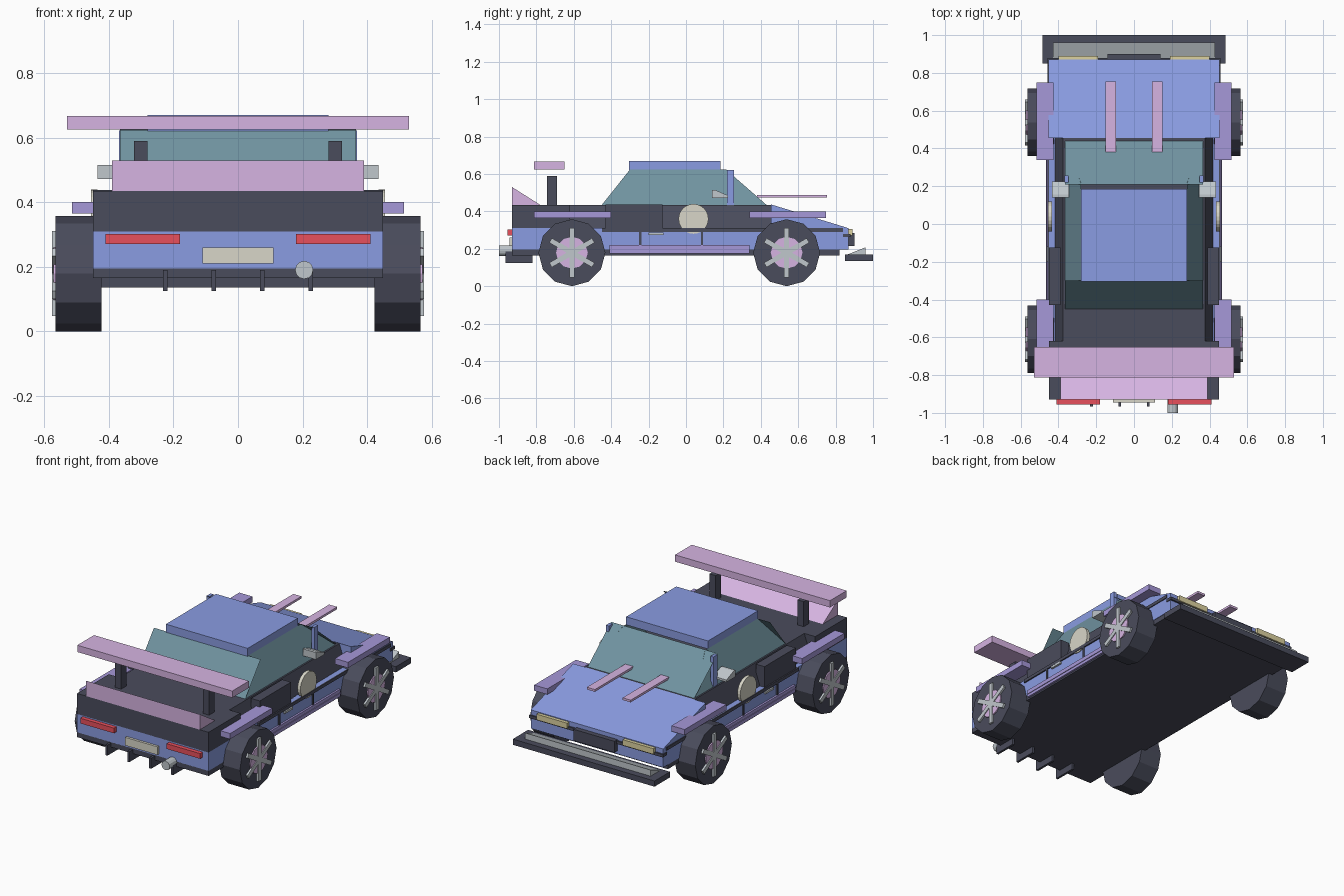
import bpy, math
from mathutils import Matrix

if "Cube" in bpy.data.objects:
    bpy.data.objects.remove(bpy.data.objects["Cube"])


def mat(name, hexcol):
    m = bpy.data.materials.new(name)
    rgb = [int(hexcol[i:i + 2], 16) / 255 for i in (0, 2, 4)]
    m.diffuse_color = [((c + 0.055) / 1.055) ** 2.4 if c > 0.04 else c / 12.92 for c in rgb] + [1]
    m.use_nodes = True
    m.node_tree.nodes["Principled BSDF"].inputs["Base Color"].default_value = m.diffuse_color
    return m


BLUE = mat("blue", "8a9ce2")
DARK = mat("dark", "4a4c5c")
PINK = mat("pink", "d6b4e2")
PURPLE = mat("purple", "a698d8")
GLASS = mat("glass", "7093a0")
STEEL = mat("steel", "c0c7cc")
CREAM = mat("cream", "d8d6c8")
RED = mat("red", "e8505c")
YELLOW = mat("yellow", "dcd2a0")


def mesh(name, verts, faces, m):
    me = bpy.data.meshes.new(name)
    me.from_pydata(verts, [], faces)
    me.materials.append(m)
    o = bpy.data.objects.new(name, me)
    bpy.context.collection.objects.link(o)
    return o


def prism(name, x0, x1, prof, m, axis="x"):
    """Extrude a counter-clockwise (y, z) outline along x, or an (x, z) outline along y."""
    n = len(prof)
    place = (lambda s, p: (s, p[0], p[1])) if axis == "x" else (lambda s, p: (p[0], s, p[1]))
    v = [place(x0, p) for p in prof] + [place(x1, p) for p in prof]
    f = [tuple(range(n))[::-1], tuple(range(n, 2 * n))]
    f += [(i, (i + 1) % n, n + (i + 1) % n, n + i) for i in range(n)]
    if axis == "y":
        f = [q[::-1] for q in f]
    return mesh(name, v, f, m)


def box(name, x, y, z, m):
    return prism(name, x[0], x[1], [(y[0], z[0]), (y[1], z[0]), (y[1], z[1]), (y[0], z[1])], m)


def pair(name, x, y, z, m):
    for s, side in ((1, "right"), (-1, "left")):
        box(f"{name}_{side}", sorted((s * x[0], s * x[1])), y, z, m)


def disc(name, x0, x1, cy, cz, r, n, m):
    """Cylinder along x."""
    pts = [(cy + r * math.sin(-2 * math.pi * i / n), cz + r * math.cos(2 * math.pi * i / n)) for i in range(n)]
    return prism(name, min(x0, x1), max(x0, x1), pts, m)


# Body
box("lower_body", (-.45, .45), (-.93, .46), (.195, .31), BLUE)
prism("nose_and_hood", -.453, .453, [(.455, .195), (.87, .195), (.87, .31), (.455, .437)], BLUE)
box("floor_plate", (-.45, .45), (-.93, .82), (.165, .196), DARK)
box("rear_deck", (-.45, .45), (-.93, -.62), (.308, .435), DARK)
prism("cabin_shoulder", -.62, .455, [(-.42, .305), (.42, .305), (.375, .435), (-.375, .435)], DARK, "y")
pair("body_trim", (.40, .458), (-.45, .84), (.29, .31), DARK)
pair("side_intake", (.39, .45), (-.43, -.125), (.30, .438), DARK)
pair("side_skirt", (.44, .462), (-.41, .34), (.175, .22), PURPLE)
pair("skirt_stripe", (.45, .466), (-.41, .34), (.192, .2), PURPLE)
for i, y in enumerate((-.245, .085)):
    pair(f"door_seam_{i}", (.445, .457), (y - .006, y + .006), (.22, .295), DARK)
pair("door_handle", (.445, .462), (-.2, -.12), (.273, .286), STEEL)
for s, side in ((1, "right"), (-1, "left")):
    disc(f"door_roundel_{side}", s * .435, s * .455, .04, .36, .08, 24, CREAM)

# Cabin: screens keep full width, side windows lean in to the roof
w = .365
mesh("windscreen", [(-w, .44, .435), (-w, .21, .625), (w, .21, .625), (w, .44, .435)], [(0, 3, 2, 1)], GLASS)
mesh("rear_window", [(-w, -.45, .435), (w, -.45, .435), (w, -.3, .623), (-w, -.3, .623)], [(0, 1, 2, 3)], GLASS)
for s, side in ((1, "right"), (-1, "left")):
    v = [(s * w, -.45, .435), (s * w, .43, .435), (s * .28, .215, .623), (s * .28, -.3, .623)]
    mesh(f"side_window_{side}", v, [(0, 1, 2, 3)[::s]], GLASS)
    prism(f"mirror_{side}", *sorted((s * .345, s * .435)),
          [(.14, .472), (.225, .472), (.225, .485), (.155, .515), (.14, .515)], STEEL)
box("roof", (-.28, .28), (-.305, .185), (.62, .67), BLUE)
pair("windscreen_pillar", (.348, .368), (.22, .257), (.435, .622), BLUE)

# Front end
box("splitter", (-.485, .485), (.85, 1), (.135, .17), DARK)
prism("splitter_ramp", -.43, .43, [(.865, .17), (.96, .17), (.96, .208)], STEEL)
box("front_trim", (-.458, .458), (.84, .88), (.262, .28), DARK)
box("grille", (-.14, .14), (.865, .9), (.215, .285), DARK)
pair("headlight", (.19, .40), (.86, .89), (.27, .305), YELLOW)
pair("hood_stripe", (.095, .15), (.38, .755), (.473, .487), PINK)

# Rear end
pair("tail_light", (.18, .41), (-.955, -.92), (.27, .302), RED)
box("rear_plate", (-.11, .11), (-.945, -.92), (.21, .26), CREAM)
for i, x in enumerate((-.225, -.075, .075, .225)):
    box(f"diffuser_fin_{i}", (x - .007, x + .007), (-.965, -.82), (.125, .19), DARK)
pipe = disc("exhaust", -.04, .04, 0, 0, .028, 12, STEEL)
pipe.data.transform(Matrix.Translation((.205, -.96, .19)) @ Matrix.Rotation(math.pi / 2, 4, "Z"))
prism("tail_lip", -.39, .39, [(-.93, .435), (-.78, .435), (-.93, .53)], PINK)
pair("wing_post", (.28, .322), (-.742, -.69), (.43, .59), DARK)
box("wing", (-.53, .53), (-.813, -.65), (.625, .667), PINK)

# Wheels and fenders
for s, side in ((1, "right"), (-1, "left")):
    for cy, end in ((-.61, "rear"), (.538, "front")):
        tag = f"{end}_{side}"
        disc(f"tyre_{tag}", s * .423, s * .565, cy, .179, .179, 12, DARK)
        disc(f"rim_{tag}", s * .55, s * .572, cy, .179, .085, 12, PINK)
        disc(f"hub_{tag}", s * .55, s * .575, cy, .179, .035, 6, STEEL)
        for k in range(3):
            bar = box(f"spoke_{k}_{tag}", sorted((s * .555, s * .577)), (-.014, .014), (-.132, .132), STEEL)
            bar.data.transform(Matrix.Translation((0, cy, .179)) @ Matrix.Rotation(k * math.pi / 3, 4, "X"))
pair("front_fender", (.425, .515), (.34, .748), (.365, .4), PURPLE)
pair("rear_fender", (.425, .515), (-.813, -.4), (.365, .4), PURPLE)
